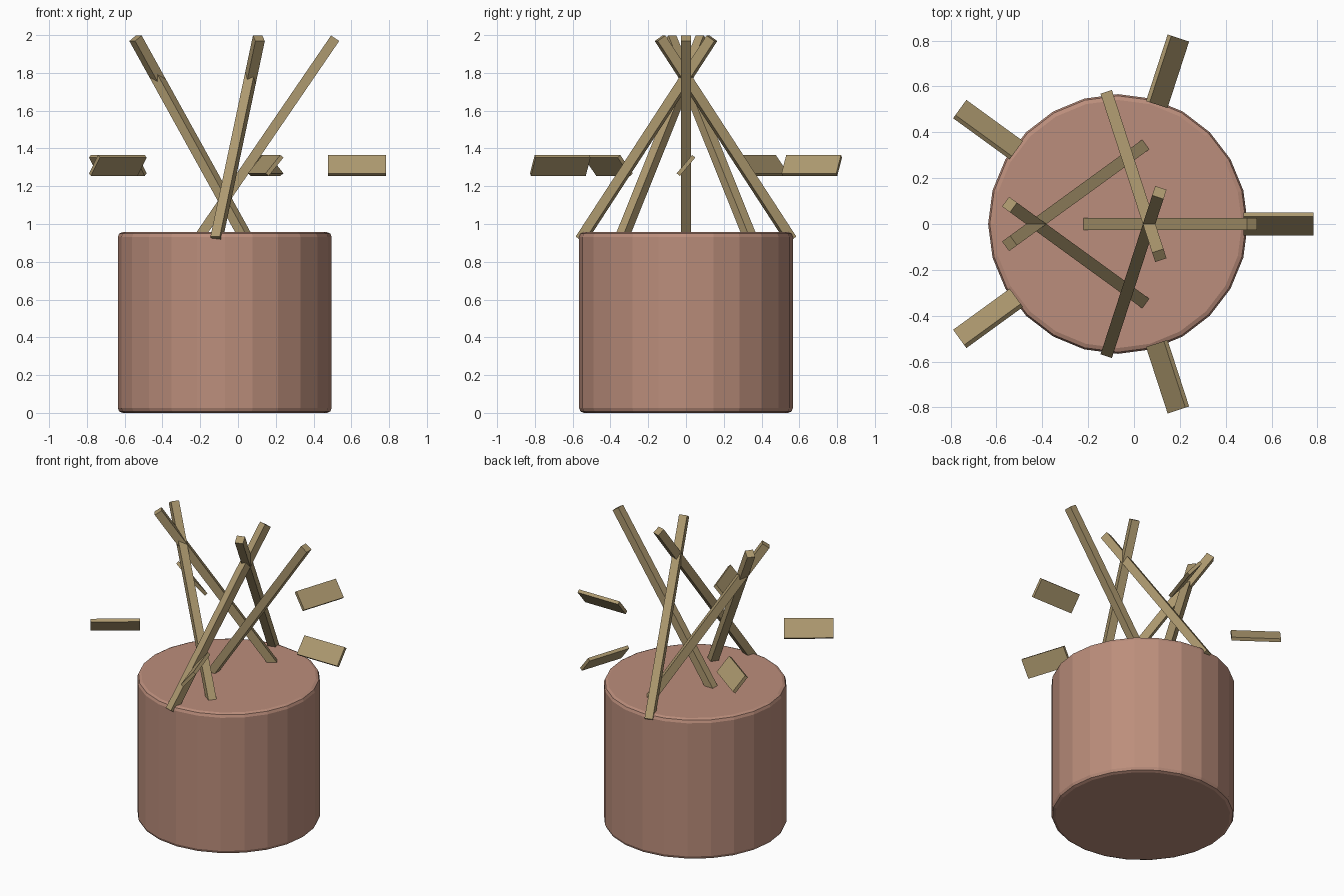
import bpy, bmesh, math
from mathutils import Matrix

if "Cube" in bpy.data.objects:
    bpy.data.objects.remove(bpy.data.objects["Cube"])

CX = -0.07            # axis of the whole arrangement
STEP = math.tau / 5


def material(name, rgb):
    m = bpy.data.materials.new(name)
    m.diffuse_color = (*rgb, 1)
    m.use_nodes = True
    m.node_tree.nodes["Principled BSDF"].inputs["Base Color"].default_value = m.diffuse_color
    return m


clay = material("clay", (0.50, 0.27, 0.20))
wood = material("wood", (0.42, 0.32, 0.16))
ash = material("ash", (0.16, 0.13, 0.10))


def add_object(name, bm, mat):
    me = bpy.data.meshes.new(name)
    bm.to_mesh(me)
    bm.free()
    me.materials.append(mat)
    ob = bpy.data.objects.new(name, me)
    bpy.context.collection.objects.link(ob)
    return ob


def drum(name, radius, z0, z1, sides, mat):
    bm = bmesh.new()
    bmesh.ops.create_cone(bm, cap_ends=True, segments=sides, radius1=radius,
                          radius2=radius, depth=z1 - z0,
                          matrix=Matrix.Translation((CX, 0, (z0 + z1) / 2)))
    return add_object(name, bm, mat)


def box(name, size, loc, rot, mat):
    bm = bmesh.new()
    bmesh.ops.create_cube(bm, size=1, matrix=Matrix.Diagonal((*size, 1)))
    ob = add_object(name, bm, mat)
    ob.location = loc
    ob.rotation_euler = rot
    return ob


# Round base with softened rims
base = drum("base_drum", 0.566, 0, 0.957, 24, clay)
bev = base.modifiers.new("rim_bevel", 'BEVEL')
bev.width = 0.025
bev.segments = 2
bev.limit_method = 'ANGLE'
bev.angle_limit = math.radians(40)

# Dark bed lying level with the top of the base
drum("ash_bed", 0.51, 0.92, 0.956, 24, ash)

for i in range(5):
    a = i * STEP
    c, s = math.cos(a), math.sin(a)
    # Leaning poles, turned against their place on the ring so they cross
    box(f"pole_{i + 1}", (0.052, 0.052, 1.29),
        (CX + 0.22 * c, 0.22 * s, 1.451), (0, 0.6, -a), wood)
    # Floating pitched slats pointing outward
    box(f"slat_{i + 1}", (0.305, 0.127, 0.022),
        (CX + 0.70 * c, 0.70 * s, 1.31), (math.radians(50), 0, a), wood)
